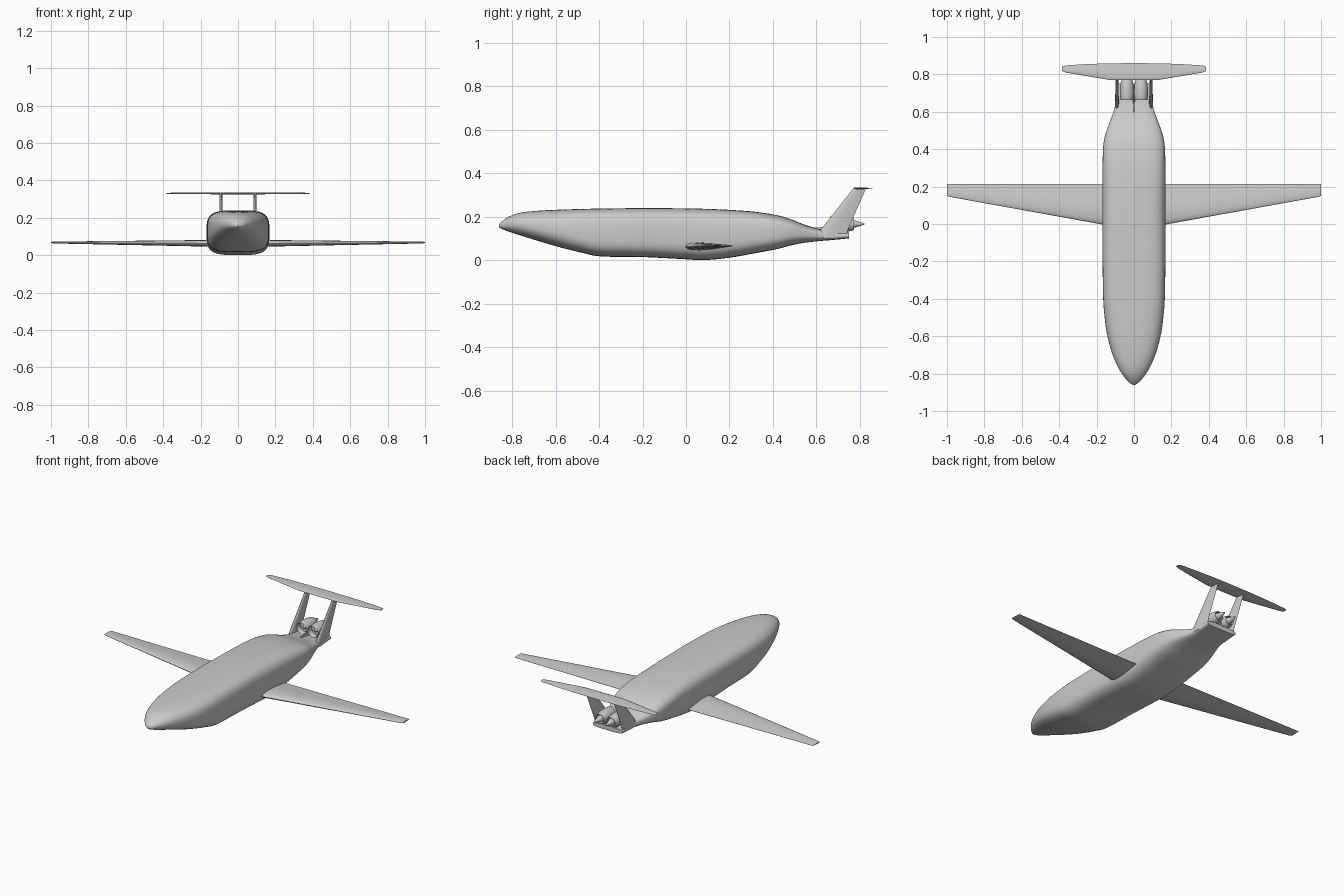
import bpy, math

if "Cube" in bpy.data.objects:
    bpy.data.objects.remove(bpy.data.objects["Cube"])

def finish(name, verts, faces, angle=35, mirror=False):
    mesh = bpy.data.meshes.new(name)
    mesh.from_pydata(verts, [], faces)
    ob = bpy.data.objects.new(name, mesh)
    bpy.context.collection.objects.link(ob)
    bpy.ops.object.select_all(action='DESELECT')
    bpy.context.view_layer.objects.active = ob
    ob.select_set(True)
    bpy.ops.object.mode_set(mode='EDIT')
    bpy.ops.mesh.select_all(action='SELECT')
    bpy.ops.mesh.normals_make_consistent(inside=False)
    bpy.ops.object.mode_set(mode='OBJECT')
    bpy.ops.object.shade_smooth_by_angle(angle=math.radians(angle))
    if mirror:
        ob.modifiers.new("mirror", 'MIRROR').use_mirror_merge = False
    return ob

def loft(name, rings, **kw):
    n = len(rings[0])
    verts = [v for r in rings for v in r]
    faces = [(i*n + j, i*n + (j+1) % n, (i+1)*n + (j+1) % n, (i+1)*n + j)
             for i in range(len(rings) - 1) for j in range(n)]
    faces += [tuple(range(n))[::-1], tuple(range(len(verts) - n, len(verts)))]
    return finish(name, verts, faces, **kw)

def catmull(pts, steps):
    out = []
    for i in range(len(pts) - 1):
        a, b, c, d = (pts[max(0, min(len(pts) - 1, i + k))] for k in (-1, 0, 1, 2))
        for s in range(steps):
            t = s / steps
            out.append([0.5*(2*q + (r-p)*t + (2*p-5*q+4*r-w)*t*t + (3*q-p-3*r+w)*t**3)
                        for p, q, r, w in zip(a, b, c, d)])
    return out + [list(pts[-1])]

# Fuselage stations: y, half width, bottom z, top z, squareness
stations = [
    (-.86, .006, .153, .165, 2), (-.845, .028, .143, .180, 2), (-.81, .058, .130, .203, 2.1),
    (-.76, .088, .114, .219, 2.2), (-.68, .121, .089, .228, 2.5), (-.58, .146, .060, .233, 2.9),
    (-.48, .159, .035, .236, 3.3), (-.39, .165, .018, .238, 3.6), (-.2, .168, .015, .240, 3.7),
    (-.02, .168, .006, .239, 3.7), (.08, .168, .001, .237, 3.7), (.2, .168, .012, .232, 3.7),
    (.32, .168, .033, .223, 3.6), (.42, .164, .052, .207, 3.4), (.48, .153, .068, .190, 3.2),
    (.54, .132, .080, .166, 3.1), (.59, .113, .086, .150, 3.2), (.63, .102, .090, .141, 3.5),
    (.68, .099, .094, .133, 4), (.75, .098, .101, .128, 4)]
rings = []
for y, w, lo, hi, e in catmull(stations, 4):
    ring = []
    for k in range(56):
        a = 2 * math.pi * k / 56
        c, s = math.cos(a), math.sin(a)
        ring.append((w * math.copysign(abs(c)**(2/e), c), y,
                     (lo + hi)/2 + (hi - lo)/2 * math.copysign(abs(s)**(2/e), s)))
    rings.append(ring)
loft("fuselage", rings)

# Aerofoil outline: chord fraction, share of half thickness
half = [(.012, .3), (.05, .58), (.14, .87), (.3, 1), (.5, .88), (.75, .48)]
foil = [(0, 0)] + half + [(1, .04)] + [(1, -.04)] + [(u, -t) for u, t in half[::-1]]

def flat_section(x, lead, trail, z, thick):
    return [(x, lead + u*(trail - lead), z + t*thick/2) for u, t in foil]

def upright_section(x, lead, trail, z, thick):
    return [(x + t*thick/2, lead + u*(trail - lead), z) for u, t in foil]

# Main wings
loft("wing", [flat_section(.12, -.012, .213, .064, .038),
              flat_section(.2, .003, .213, .064, .034),
              flat_section(.985, .145, .213, .068, .010),
              flat_section(1.0, .150, .213, .068, .006)], mirror=True)

# Twin fins
loft("tail_fin", [upright_section(.091, .598, .735, .105, .022),
                  upright_section(.091, .627, .748, .150, .020),
                  upright_section(.091, .768, .828, .330, .014)], mirror=True)

# Tailplane across the fins
tail = [(.13, .77, .859, .010), (.25, .79, .855, .009), (.365, .810, .848, .006), (.385, .818, .842, .004)]
right = [flat_section(x, a, b, .331, t) for x, a, b, t in tail]
left = [flat_section(-x, a, b, .331, t) for x, a, b, t in tail[::-1]]
loft("tailplane", left + [flat_section(0, .769, .86, .331, .010)] + right)

# Engine parts turned about a y axis
def lathe(name, profile, x, z, n=32):
    verts = [(x + r*math.cos(2*math.pi*k/n), y, z + r*math.sin(2*math.pi*k/n))
             for y, r in profile for k in range(n)]
    m = len(profile)
    faces = [(i*n + k, i*n + (k+1) % n, (i+1) % m*n + (k+1) % n, (i+1) % m*n + k)
             for i in range(m) for k in range(n)]
    return finish(name, verts, faces, mirror=True)

EX, EZ = .038, .167
lathe("engine_nacelle", [(.665, .031), (.662, .033), (.667, .035), (.69, .037), (.72, .037), (.75, .034),
                         (.772, .028), (.772, .026), (.745, .029), (.70, .030)], EX, EZ)
lathe("engine_core", [(.675, .0005), (.682, .006), (.694, .011), (.695, .0305), (.735, .030),
                      (.736, .021), (.765, .020), (.785, .014), (.818, .004), (.82, .0005)], EX, EZ)

# Engine mount and ridge between the intakes
loft("engine_mount", [[(EX + sx*.016, y, z) for sx, z in ((-1, .11), (1, .11), (1, top), (-1, top))]
                      for y, top in ((.69, .136), (.745, .138))], mirror=True)
loft("intake_ridge", [[(-w, y, .11), (w, y, .11), (w*.3, y, top), (-w*.3, y, top)]
                      for y, w, top in ((.58, .002, .15), (.66, .008, .155), (.745, .008, .15))])
